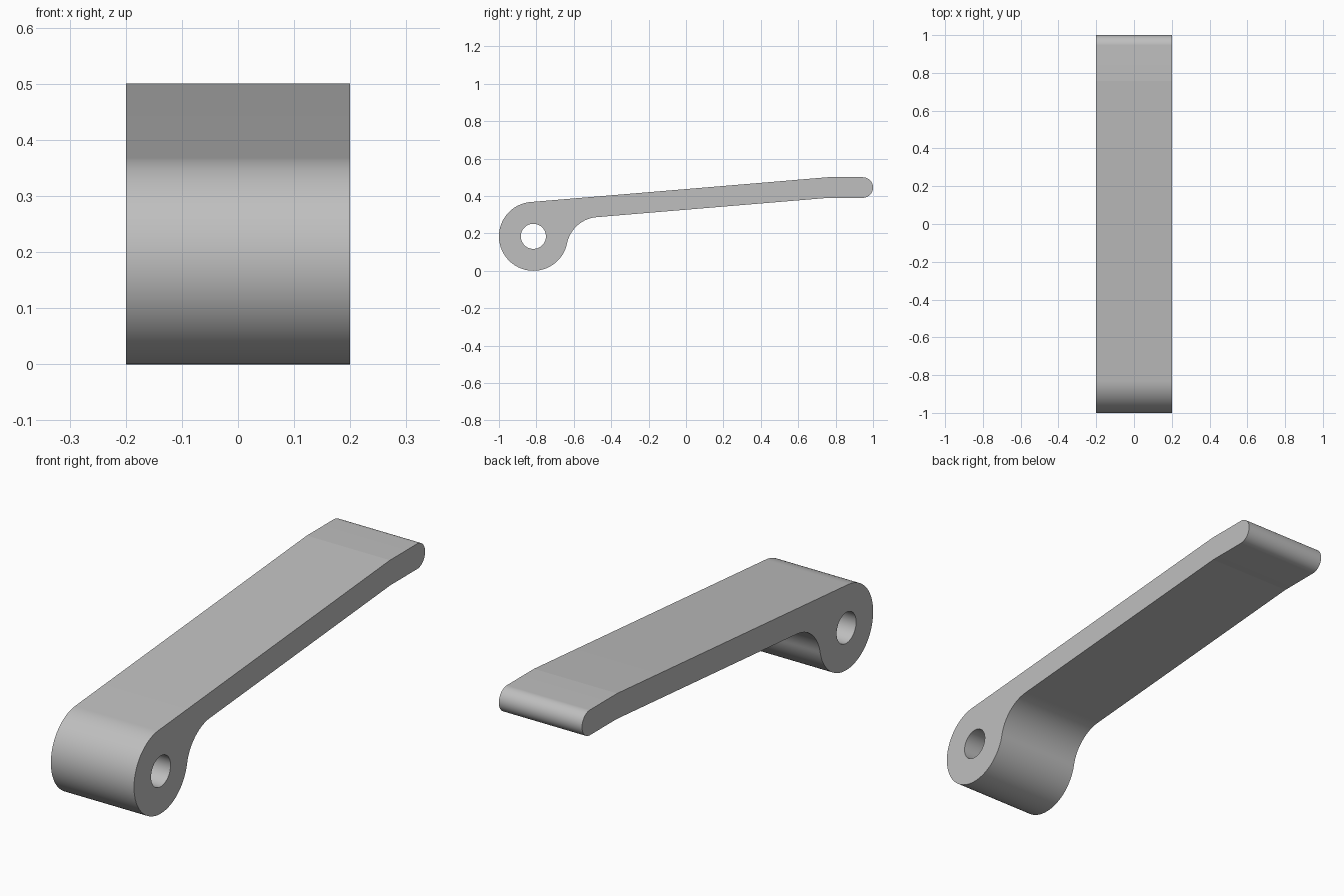
import bpy
import bmesh
from math import pi, sin, cos, atan2, radians, ceil, sqrt, tan
from mathutils import Vector

if "Cube" in bpy.data.objects:
    bpy.data.objects.remove(bpy.data.objects["Cube"])

WIDTH = 0.4
HUB, HUB_R, HOLE_R = Vector((-0.816, 0.184)), 0.184, 0.067
SLOPE = radians(4.77)
THICK, TOP = 0.11, 0.5
TIP_R = THICK / 2
TIP = Vector((1 - TIP_R, TOP - TIP_R))


def polar(angle, r):
    return Vector((cos(angle), sin(angle))) * r


def arc(center, r, start, end):
    """Points along an arc in steps of at most three degrees."""
    n = ceil(abs(end - start) / radians(3))
    return [center + polar(start + (end - start) * i / n, r) for i in range(n + 1)]


# Sloping arm: its top is tangent to the hub, its underside is parallel
along = polar(SLOPE, 1)
normal = polar(SLOPE + pi / 2, 1)
top_start = HUB + normal * HUB_R


def bend(start, height):
    """Where a sloping line reaches the given height."""
    return start + along * ((height - start.y) / along.y)


top_bend = bend(top_start, TOP)
low_start = top_start - normal * THICK
low_bend = bend(low_start, TOP - THICK)

# Fillet between the underside of the arm and the hub
fillet_r = 0.176
drop = HUB_R - THICK - fillet_r
reach = sqrt((HUB_R + fillet_r) ** 2 - drop ** 2)
fillet = HUB + along * reach + normal * drop
to_fillet = atan2(fillet.y - HUB.y, fillet.x - HUB.x)

outline = arc(HUB, HUB_R, SLOPE + pi / 2, 2 * pi + to_fillet)
outline += arc(fillet, fillet_r, to_fillet + pi, SLOPE + pi / 2)[1:]
outline += [low_bend]
outline += arc(TIP, TIP_R, -pi / 2, pi / 2)
outline += [top_bend]
hole = arc(HUB, HOLE_R, 0, 2 * pi)[:-1]

# Fill the side profile around the hole and extrude it across the width
bm = bmesh.new()
edges = []
for loop in (outline, hole):
    verts = [bm.verts.new((-WIDTH / 2, p.x, p.y)) for p in loop]
    edges += [bm.edges.new((v, verts[i - 1])) for i, v in enumerate(verts)]
bmesh.ops.triangle_fill(bm, use_beauty=True, use_dissolve=False, edges=edges)
region = bmesh.ops.extrude_face_region(bm, geom=bm.faces[:])
moved = [g for g in region["geom"] if isinstance(g, bmesh.types.BMVert)]
bmesh.ops.translate(bm, verts=moved, vec=(WIDTH, 0, 0))
bmesh.ops.recalc_face_normals(bm, faces=bm.faces[:])
mesh = bpy.data.meshes.new("lever_arm")
bm.to_mesh(mesh)
bm.free()

lever = bpy.data.objects.new("lever_arm", mesh)
bpy.context.collection.objects.link(lever)

# Plain grey material
grey = bpy.data.materials.new("light_grey")
grey.use_nodes = True
color = (0.52, 0.52, 0.52, 1)
grey.diffuse_color = color
grey.node_tree.nodes["Principled BSDF"].inputs["Base Color"].default_value = color
mesh.materials.append(grey)

# Smooth the arcs, keep the bends and side edges crisp
bpy.ops.object.select_all(action="DESELECT")
lever.select_set(True)
bpy.context.view_layer.objects.active = lever
bpy.ops.object.shade_smooth_by_angle(angle=radians(4))
